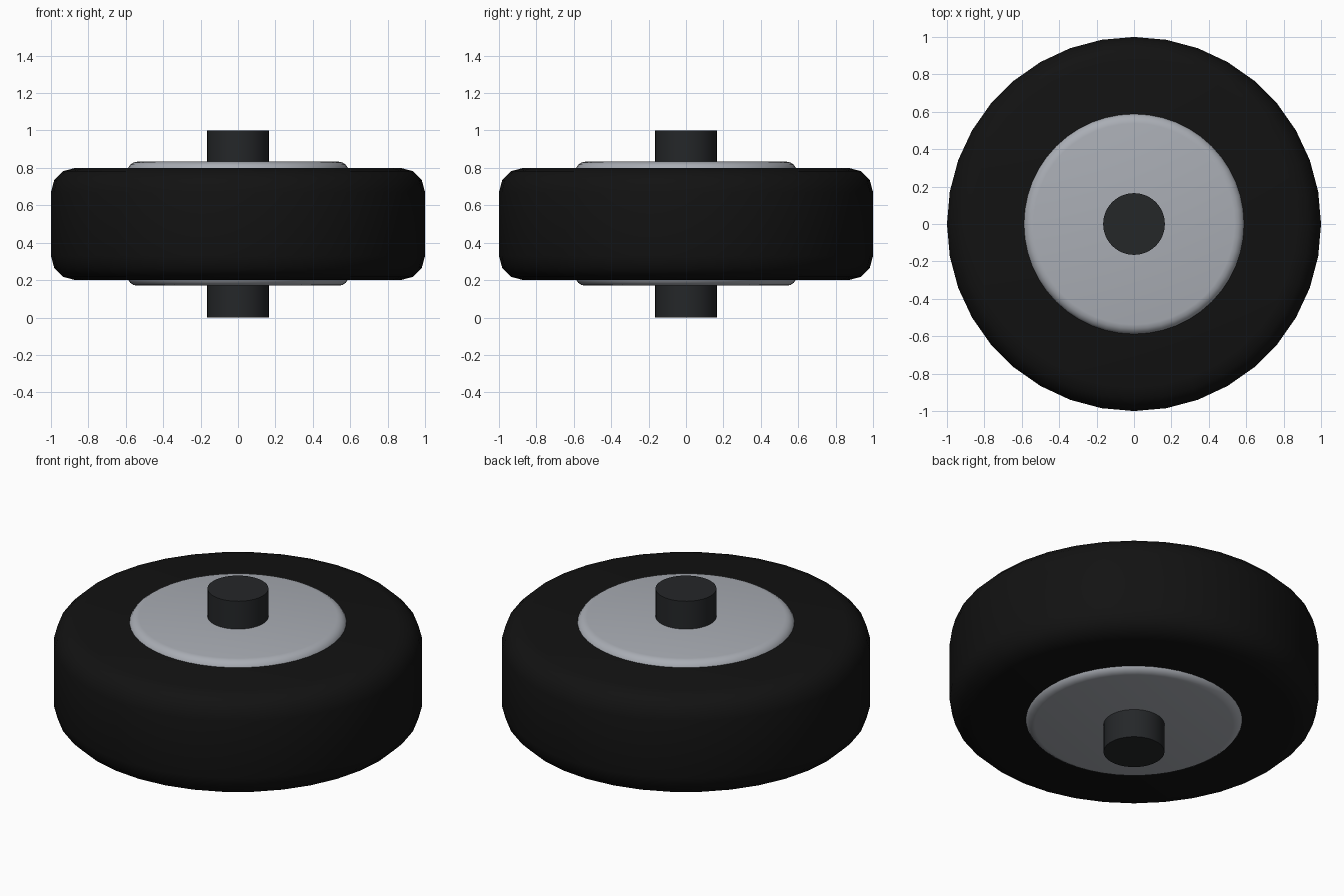
import bpy, bmesh, math

if "Cube" in bpy.data.objects:
    bpy.data.objects.remove(bpy.data.objects["Cube"])


def material(name, rgb):
    m = bpy.data.materials.new(name)
    m.diffuse_color = (*rgb, 1)
    m.use_nodes = True
    m.node_tree.nodes["Principled BSDF"].inputs["Base Color"].default_value = m.diffuse_color
    return m


def disc(name, radius, z0, z1, sides, mat, bevel=0, segments=3):
    """Upright cylinder with optionally rounded rims."""
    bpy.ops.mesh.primitive_cylinder_add(vertices=sides, radius=radius, depth=z1 - z0,
                                        location=(0, 0, (z0 + z1) / 2))
    ob = bpy.context.object
    ob.name = name
    if bevel:
        bm = bmesh.new()
        bm.from_mesh(ob.data)
        rims = [e for e in bm.edges if abs(e.verts[0].co.z - e.verts[1].co.z) < 1e-5]
        bmesh.ops.bevel(bm, geom=rims, offset=bevel, offset_type='OFFSET',
                        segments=segments, profile=0.5, affect='EDGES')
        bm.to_mesh(ob.data)
        bm.free()
    ob.data.materials.append(mat)
    bpy.ops.object.shade_smooth_by_angle(angle=math.radians(40))
    return ob


rubber = material("rubber", (0.006, 0.006, 0.006))
metal = material("metal", (0.40, 0.42, 0.46))
steel = material("dark_steel", (0.018, 0.02, 0.022))

# Tyre with rounded shoulders
disc("tyre", 1.0, 0.20, 0.80, 36, rubber, bevel=0.13, segments=3)
# Hub disc standing slightly proud of both tyre faces
disc("hub", 0.593, 0.17, 0.833, 48, metal, bevel=0.055, segments=4)
# Axle through the centre
disc("axle", 0.165, 0.0, 1.0, 48, steel)
